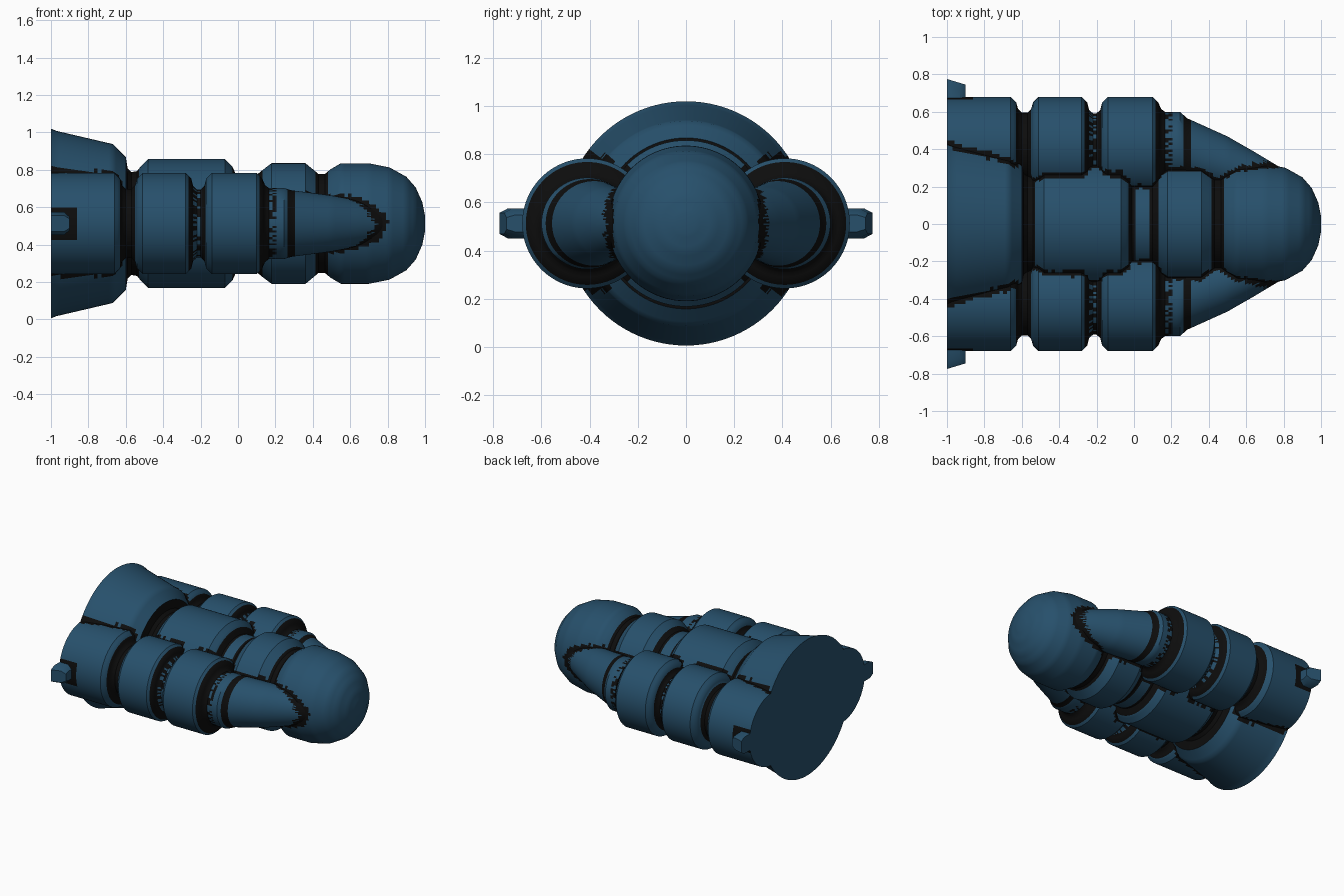
import bpy, bmesh, math, random

random.seed(4)
if "Cube" in bpy.data.objects:
    bpy.data.objects.remove(bpy.data.objects["Cube"], do_unlink=True)

MID = 0.513    # height of the long axis
SIDES = 96


def material(name, color):
    m = bpy.data.materials.new(name)
    m.use_nodes = True
    m.diffuse_color = color
    m.node_tree.nodes["Principled BSDF"].inputs["Base Color"].default_value = color
    return m


BLUE = material("steel_blue", (0.02, 0.08, 0.148, 1))
BLACK = material("seam_black", (0.004, 0.004, 0.004, 1))

# Profiles: position along x, radius, sideways offset of the ring centre
CORE = [(-1, .507, 0), (-.97, .495, 0), (-.67, .425, 0), (-.60, .355, 0),
        (-.59, .295, 0), (-.57, .275, 0), (-.54, .28, 0), (-.52, .305, 0),
        (-.48, .345, 0), (-.07, .345, 0), (-.03, .305, 0), (-.01, .26, 0),
        (.10, .26, 0), (.13, .285, 0), (.18, .323, 0), (.36, .323, 0),
        (.40, .29, 0), (.43, .265, 0), (.465, .265, 0), (.495, .29, 0),
        (.55, .322, 0), (.70, .322, 0), (.81, .30, 0), (.90, .25, 0),
        (.95, .193, 0), (.985, .115, 0), (1, .04, 0)]
C = .41
BOOSTER = [(-1, .27, C), (-.66, .27, C), (-.63, .24, C), (-.62, .205, C),
           (-.60, .185, C), (-.57, .185, C), (-.55, .205, C), (-.54, .24, C),
           (-.51, .27, C), (-.28, .27, C), (-.25, .24, C), (-.24, .2, C),
           (-.22, .182, C), (-.20, .182, C), (-.18, .2, C), (-.17, .24, C),
           (-.14, .27, C), (.10, .27, C), (.13, .24, C), (.145, .205, C),
           (.165, .19, C), (.245, .19, C), (.285, .178, .387), (.5, .15, .318),
           (.65, .122, .26), (.77, .092, .218), (.85, .05, .19)]

# Dark bands along x, as (start, end)
CORE_BANDS = [(-.60, -.53), (-.03, .005), (.085, .13), (.41, .485)]
BOOSTER_BANDS = [(-.63, -.56), (-.27, -.235), (-.20, -.175), (.118, .17), (.27, .295)]
WORN_BANDS = [(-.235, -.20), (.17, .195)]


def sample(profile, x):
    """Radius and sideways centre of a profile at x."""
    for a, b in zip(profile, profile[1:]):
        if a[0] <= x <= b[0]:
            t = (x - a[0]) / (b[0] - a[0])
            return a[1] + t * (b[1] - a[1]), a[2] + t * (b[2] - a[2])
    return None


def refine(profile):
    """Split long spans so that seams can be coloured finely."""
    rings = [profile[0]]
    for a, b in zip(profile, profile[1:]):
        n = math.ceil(max(b[0] - a[0], abs(b[1] - a[1])) / .02)
        for i in range(1, n + 1):
            rings.append(tuple(p + (q - p) * i / n for p, q in zip(a, b)))
    return rings


def near_seam(point, others):
    """True where the surface runs into another part."""
    for profile, side in others:
        hit = sample(profile, point.x)
        if hit:
            gap = math.hypot(point.y - hit[1] * side, point.z - MID) - hit[0]
            if abs(gap) < .02 * random.uniform(.6, 1.3):
                return True
    return False


def within(x, bands):
    return any(a < x < b for a, b in bands)


def finish(name, bm):
    bmesh.ops.recalc_face_normals(bm, faces=bm.faces)
    mesh = bpy.data.meshes.new(name)
    bm.to_mesh(mesh)
    bm.free()
    ob = bpy.data.objects.new(name, mesh)
    bpy.context.collection.objects.link(ob)
    mesh.materials.append(BLUE)
    mesh.materials.append(BLACK)
    bpy.ops.object.select_all(action="DESELECT")
    ob.select_set(True)
    bpy.context.view_layer.objects.active = ob
    bpy.ops.object.shade_smooth_by_angle(angle=math.radians(35))
    return ob


def loft(name, profile, side, bands, worn, others):
    bm = bmesh.new()
    rings = []
    for x, r, c in refine(profile):
        angles = [math.tau * i / SIDES for i in range(SIDES)]
        rings.append([bm.verts.new((x, c * side + r * math.cos(a), MID + r * math.sin(a)))
                      for a in angles])
    for a, b in zip(rings, rings[1:]):
        for i in range(SIDES):
            j = (i + 1) % SIDES
            f = bm.faces.new((a[i], a[j], b[j], b[i]))
            p = f.calc_center_median()
            # dark frame around the mounting lug
            lug = side and p.x < -.87 and p.y * side > .6 and abs(p.z - MID) < .08
            dark = (within(p.x, bands) or lug or near_seam(p, others)
                    or (within(p.x, worn) and random.random() < .5))
            f.material_index = int(dark)
    bm.faces.new(rings[0])
    bm.faces.new(rings[-1])
    return finish(name, bm)


def lug(name, side):
    """Chamfered block standing out of a booster, sloped along its outer face."""
    outline = [(-1, -.062), (-.93, -.062), (-.9, -.035),
               (-.9, .035), (-.93, .062), (-1, .062)]
    bm = bmesh.new()
    layers = []
    for height, scale in ((.6, 1.0), (.71, 1.0), (.745, .7)):
        slope = .3 if height > .65 else 0
        layers.append([bm.verts.new((x, side * (height - slope * (x + .9)), MID + z * scale))
                       for x, z in outline])
    for a, b in zip(layers, layers[1:]):
        for i in range(len(outline)):
            j = (i + 1) % len(outline)
            bm.faces.new((a[i], a[j], b[j], b[i]))
    bm.faces.new(layers[0])
    bm.faces.new(layers[-1])
    return finish(name, bm)


# Central body
loft("central_body", CORE, 0, CORE_BANDS, [], [(BOOSTER, 1), (BOOSTER, -1)])

# Side boosters with their lugs
for label, side in (("back", 1), ("front", -1)):
    loft(label + "_booster", BOOSTER, side, BOOSTER_BANDS, WORN_BANDS, [(CORE, 1)])
    lug(label + "_lug", side)
